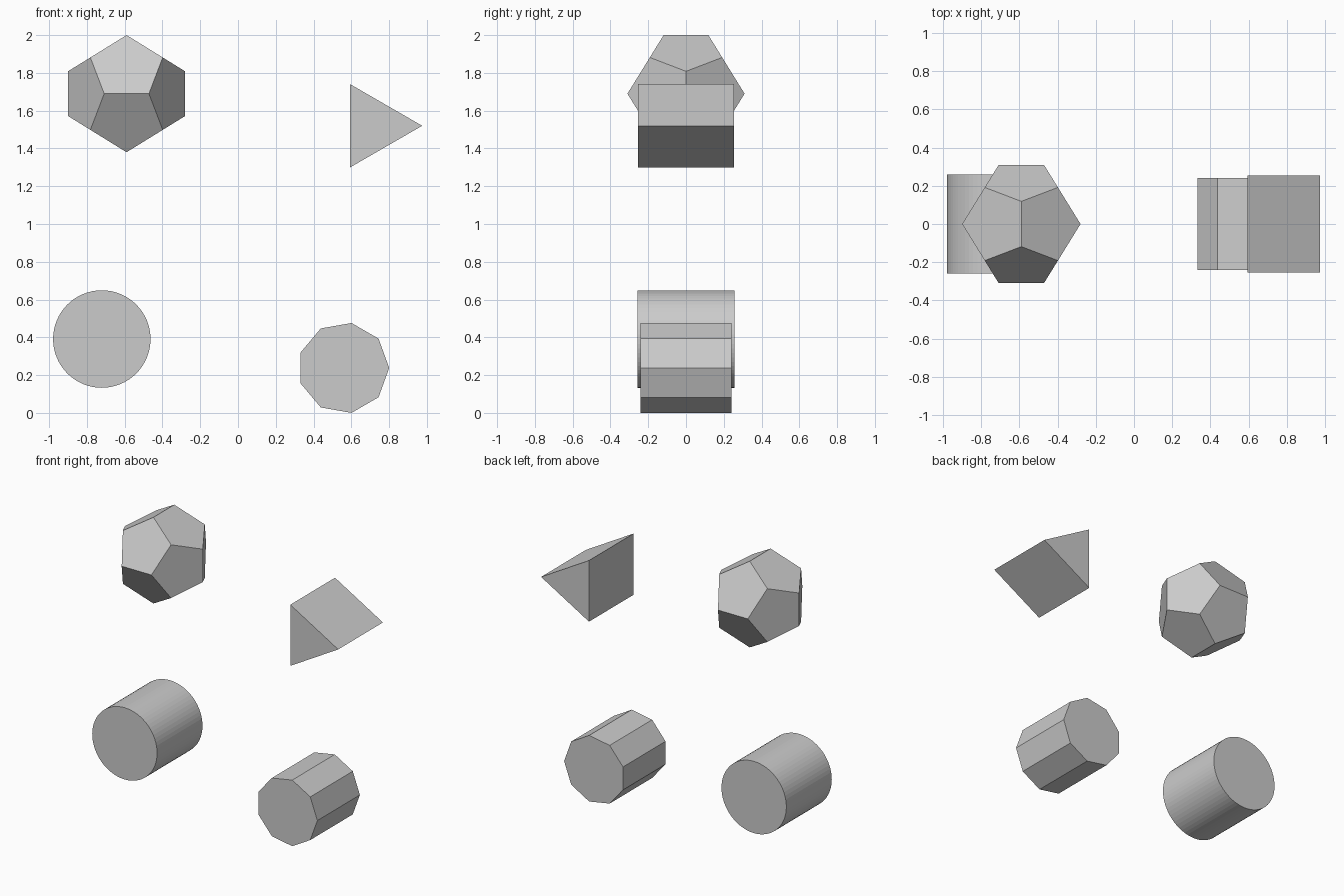
import bpy, bmesh, math
from mathutils import Vector

if "Cube" in bpy.data.objects:
    bpy.data.objects.remove(bpy.data.objects["Cube"])


def finish(name, bm, location):
    bmesh.ops.recalc_face_normals(bm, faces=bm.faces)
    mesh = bpy.data.meshes.new(name)
    bm.to_mesh(mesh)
    bm.free()
    obj = bpy.data.objects.new(name, mesh)
    obj.location = location
    bpy.context.collection.objects.link(obj)
    return obj


def prism(name, sides, radius, x, z):
    """Regular prism along y, one corner pointing to +x, as deep as it is wide."""
    bm = bmesh.new()
    ring = [bm.verts.new((radius * math.cos(math.tau * i / sides), -radius,
                          radius * math.sin(math.tau * i / sides)))
            for i in range(sides)]
    cap = bm.faces.new(ring)
    out = bmesh.ops.extrude_face_region(bm, geom=[cap], use_keep_orig=True)
    moved = [v for v in out["geom"] if isinstance(v, bmesh.types.BMVert)]
    bmesh.ops.translate(bm, verts=moved, vec=(0, 2 * radius, 0))
    return finish(name, bm, (x, 0, z))


def dodecahedron(name, reach, x, z):
    """Hull of a cube plus three golden rectangles, triangles merged to pentagons."""
    phi = (1 + math.sqrt(5)) / 2
    s = reach / phi
    signs = (-1, 1)
    pts = [(a, b, c) for a in signs for b in signs for c in signs]
    for a in signs:
        for b in signs:
            p, q = a / phi, b * phi
            pts += [(0, p, q), (p, q, 0), (q, 0, p)]
    bm = bmesh.new()
    for p in pts:
        bm.verts.new(Vector(p) * s)
    bmesh.ops.convex_hull(bm, input=bm.verts)
    bmesh.ops.dissolve_limit(bm, angle_limit=math.radians(5),
                             verts=bm.verts, edges=bm.edges)
    return finish(name, bm, (x, 0, z))


# Upper pair
dodecahedron("dodecahedron", 0.31, -0.59, 1.69)
prism("triangular_prism", 3, 0.254, 0.721, 1.52)

# Lower pair
prism("cylinder", 64, 0.258, -0.721, 0.391)
prism("nine_sided_prism", 9, 0.2415, 0.559, 0.238)
